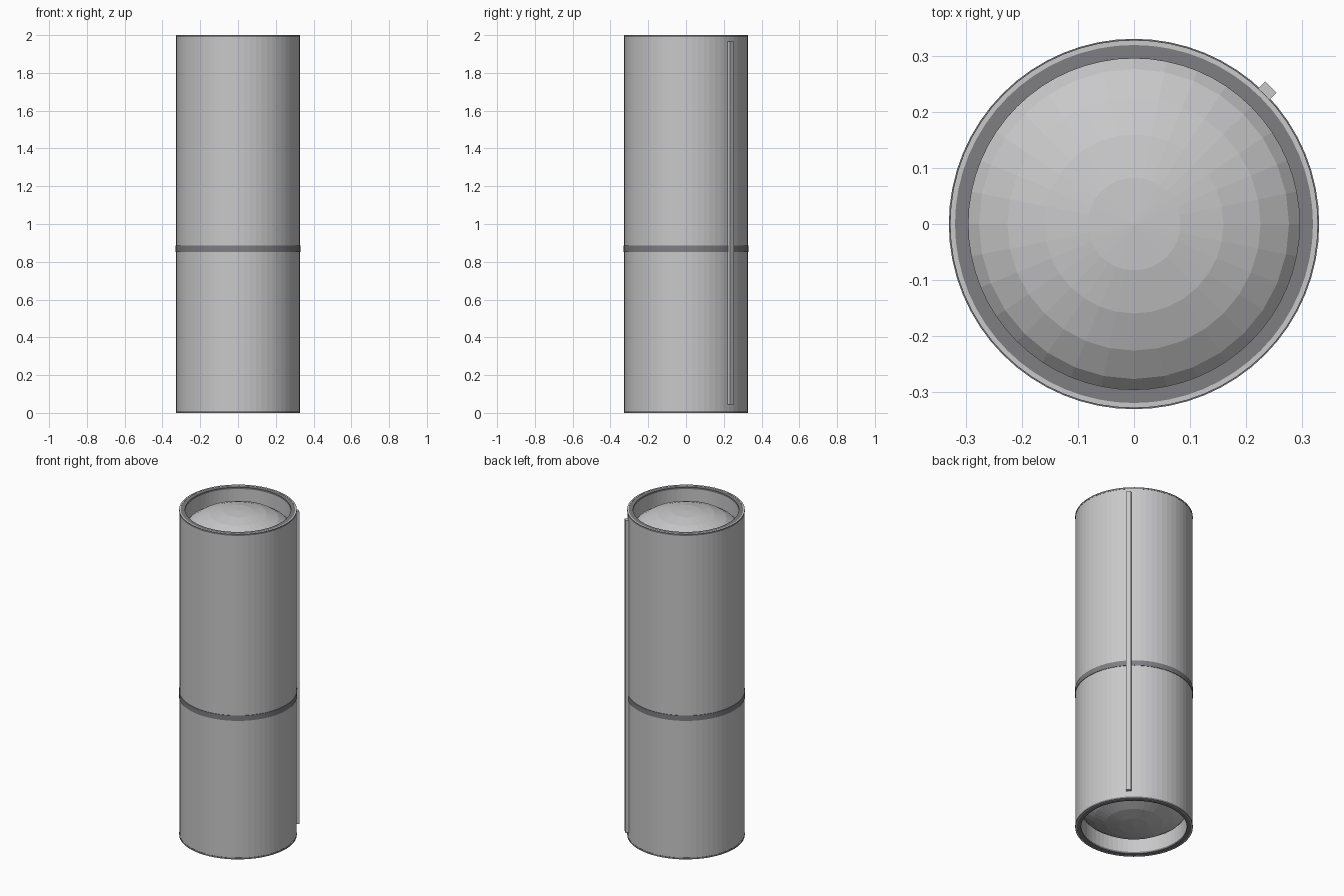
import bpy, bmesh, math
from mathutils import Matrix

if "Cube" in bpy.data.objects:
    bpy.data.objects.remove(bpy.data.objects["Cube"], do_unlink=True)


def make_material(name, color):
    mat = bpy.data.materials.new(name)
    mat.use_nodes = True
    mat.diffuse_color = (*color, 1)
    mat.node_tree.nodes["Principled BSDF"].inputs["Base Color"].default_value = (*color, 1)
    return mat


light = make_material("light grey", (0.58, 0.58, 0.59))
dark = make_material("dark grey", (0.21, 0.21, 0.225))

OUTER, WALL, LIP = 0.327, 0.319, 0.295
DOME_BASE, DOME_RISE = 0.165, 0.16


def finish(name, bm, mat):
    bmesh.ops.recalc_face_normals(bm, faces=bm.faces)
    mesh = bpy.data.meshes.new(name)
    bm.to_mesh(mesh)
    bm.free()
    mesh.materials.append(mat)
    obj = bpy.data.objects.new(name, mesh)
    bpy.context.collection.objects.link(obj)
    return obj


def lathe(name, profile, mat, sides=64, closed=True):
    """Spin an (r, z) profile around the z axis."""
    bm = bmesh.new()
    verts = [bm.verts.new((r, 0, z)) for r, z in profile]
    pairs = list(zip(verts, verts[1:]))
    if closed:
        pairs.append((verts[-1], verts[0]))
    edges = [bm.edges.new(p) for p in pairs]
    bmesh.ops.spin(bm, geom=verts + edges, cent=(0, 0, 0), axis=(0, 0, 1),
                   angle=math.tau, steps=sides)
    bmesh.ops.remove_doubles(bm, verts=bm.verts, dist=0.0001)
    return finish(name, bm, mat)


def ring(name, inner, outer, z0, z1, mat):
    return lathe(name, [(inner, z0), (outer, z0), (outer, z1), (inner, z1)], mat)


# Three stacked shell sections
for name, z0, z1 in (("lower_shell", 0, 0.73), ("middle_shell", 0.73, 1.27),
                     ("upper_shell", 1.27, 2)):
    ring(name, WALL, OUTER, z0, z1, light)

# Dark band around the body
ring("middle_band", OUTER - 0.004, 0.33, 0.853, 0.885, dark)

# Matching ends: edge hoop, inner lip, collar and domed bulkhead
for end, z_end, s in (("top", 2, -1), ("bottom", 0, 1)):
    ring(end + "_hoop", OUTER - 0.001, OUTER + 0.001, z_end, z_end + s * 0.01, dark)
    ring(end + "_lip", LIP, WALL, z_end + s * 0.001, z_end + s * 0.012, dark)
    ring(end + "_collar", LIP, WALL, z_end + s * 0.012, z_end + s * DOME_BASE, light)
    dome = [(WALL * math.sin(a), z_end + s * (DOME_BASE - DOME_RISE * math.cos(a)))
            for a in (math.radians(15 * i) for i in range(7))]
    lathe(end + "_dome", dome, light, sides=32, closed=False)

# Cable duct running up the back left side
bm = bmesh.new()
bmesh.ops.create_cube(bm, size=1, matrix=Matrix.Rotation(math.pi / 4, 4, "Z")
                      @ Matrix.Translation((0.333, 0, 1.005))
                      @ Matrix.Diagonal((0.024, 0.028, 1.92, 1)))
finish("cable_duct", bm, light)
